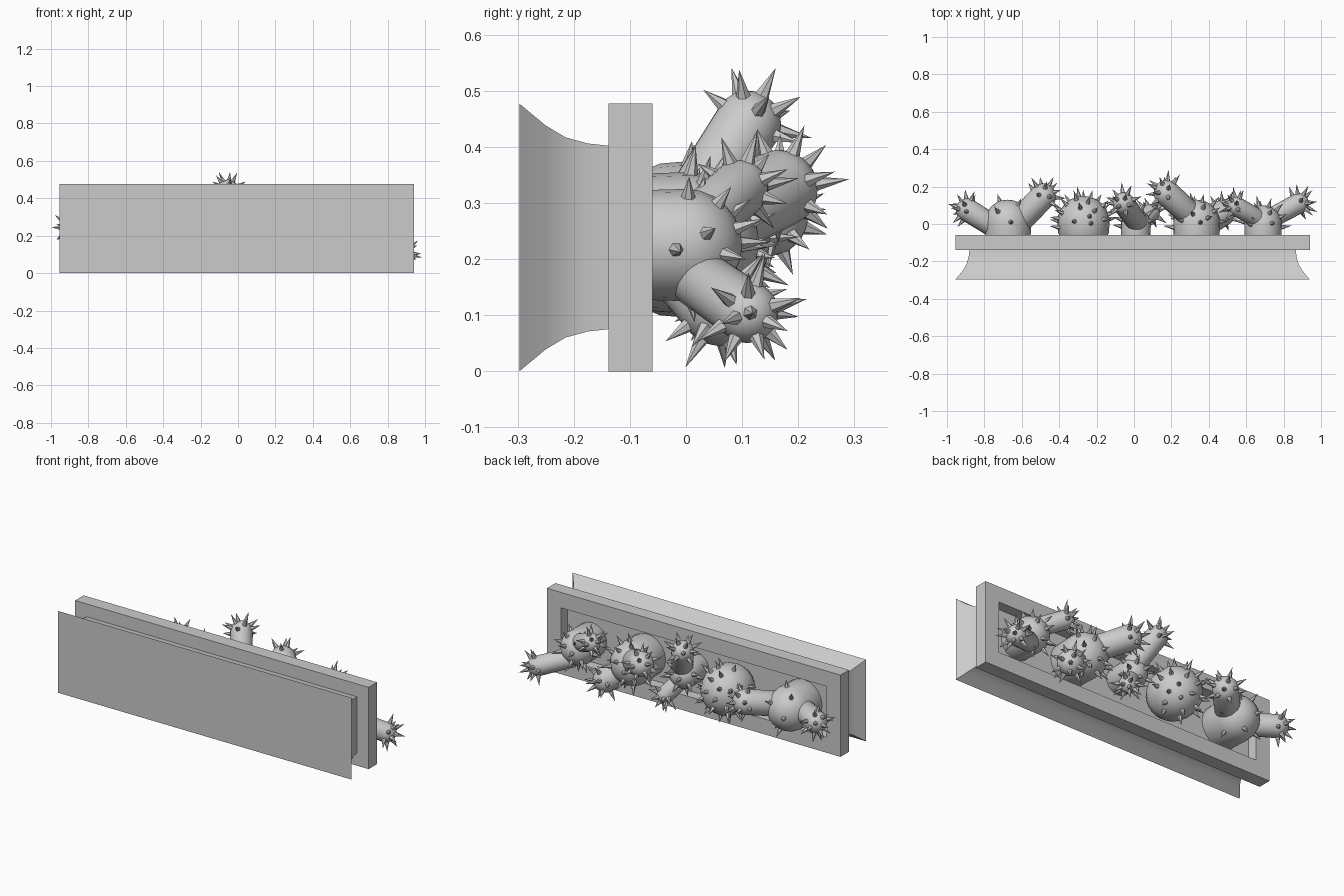
import bpy, bmesh, math, random
from mathutils import Vector, Matrix

if "Cube" in bpy.data.objects:
    bpy.data.objects.remove(bpy.data.objects["Cube"])

random.seed(4)
CX, CZ = -0.0075, 0.2385      # planter centre
HX, HZ = 0.9475, 0.2385       # planter half sizes


def finish(bm, name, smooth=None):
    bmesh.ops.recalc_face_normals(bm, faces=bm.faces)
    me = bpy.data.meshes.new(name)
    bm.to_mesh(me)
    bm.free()
    ob = bpy.data.objects.new(name, me)
    bpy.context.collection.objects.link(ob)
    if smooth:
        bpy.ops.object.select_all(action='DESELECT')
        ob.select_set(True)
        bpy.context.view_layer.objects.active = ob
        bpy.ops.object.shade_smooth_by_angle(angle=math.radians(smooth))
    return ob


def rect_loft(name, profile):
    """Rectangular rings from (inset, y) pairs, bridged and capped at both ends."""
    bm = bmesh.new()
    rings = []
    for inset, y in profile:
        rings.append([bm.verts.new((CX + sx * (HX - inset), y, CZ + sz * (HZ - inset)))
                      for sx, sz in ((-1, -1), (1, -1), (1, 1), (-1, 1))])
    for a, b in zip(rings, rings[1:]):
        for i in range(4):
            j = (i + 1) % 4
            bm.faces.new((a[i], a[j], b[j], b[i]))
    bm.faces.new(rings[0])
    bm.faces.new(rings[-1])
    return finish(bm, name, 30)


def limb(name, a, b, r, spines, low=-0.2):
    """Rounded limb between two sphere centres, with outward spines."""
    a, b = Vector(a), Vector(b)
    axis = b - a
    length = axis.length
    place = Matrix.Translation(a) @ axis.to_track_quat('Z', 'Y').to_matrix().to_4x4()
    bm = bmesh.new()
    bmesh.ops.create_uvsphere(bm, u_segments=20, v_segments=12, radius=r)
    for v in bm.verts:
        if v.co.z > -1e-5:
            v.co.z += length
    bmesh.ops.transform(bm, matrix=place, verts=bm.verts)
    finish(bm, name, 40)

    # spines spread in a golden-angle spiral over the exposed part
    bm = bmesh.new()
    for i in range(spines):
        t = 1 - (i + 0.4) / spines * (1 - low)
        ang = i * 2.39996 + random.uniform(-0.2, 0.2)
        if t > 0:
            n = Vector((math.sqrt(1 - t * t) * math.cos(ang),
                        math.sqrt(1 - t * t) * math.sin(ang), t))
            p = n * r + Vector((0, 0, length))
        else:                                   # along the straight side
            n = Vector((math.cos(ang), math.sin(ang), 0.15)).normalized()
            p = n * r + Vector((0, 0, length + t * 2 * r))
        h = random.uniform(0.045, 0.065)
        m = (place @ Matrix.Translation(p + n * (h / 2 - 0.006))
             @ n.to_track_quat('Z', 'Y').to_matrix().to_4x4())
        bmesh.ops.create_cone(bm, cap_ends=True, segments=6, radius1=0.014,
                              radius2=0, depth=h, matrix=m)
    finish(bm, name + "_spines")


# planter: flared foot, overhanging rim, recessed soil bed
rect_loft("planter", [(0, -0.297), (0.039, -0.25), (0.06, -0.215), (0.071, -0.175),
                      (0.075, -0.138), (0, -0.138), (0, -0.06), (0.09, -0.06),
                      (0.09, -0.12)])

# cactus bodies: x, z, top sphere centre y, radius, spine count
bodies = {
    "wide": (-0.675, 0.235, 0.005, 0.125, 8),
    "round": (-0.27, 0.235, 0.01, 0.14, 30),
    "slim": (0.01, 0.25, 0.0, 0.08, 14),
    "tall": (0.335, 0.23, 0.005, 0.125, 22),
    "end": (0.69, 0.225, 0.0, 0.1, 18),
}
for key, (x, z, y, r, n) in bodies.items():
    base = y - 0.02 if key == "round" else y - 0.09
    limb(key + "_cactus_body", (x, base, z), (x, y, z), r, n)

# cactus arms: start, end sphere centre, radius
arms = [
    ("wide_cactus_arm_left", (-0.77, 0.0, 0.24), (-0.89, 0.075, 0.24), 0.062),
    ("wide_cactus_arm_right", (-0.6, 0.03, 0.25), (-0.487, 0.147, 0.275), 0.07),
    ("slim_cactus_arm_up", (0.01, 0.02, 0.3), (-0.055, 0.11, 0.44), 0.06),
    ("slim_cactus_arm_down", (0.02, 0.0, 0.22), (0.09, 0.06, 0.13), 0.048),
    ("tall_cactus_arm_up", (0.29, 0.06, 0.27), (0.175, 0.165, 0.325), 0.07),
    ("tall_cactus_arm_down", (0.4, 0.01, 0.17), (0.475, 0.06, 0.115), 0.07),
    ("end_cactus_arm_up", (0.66, 0.03, 0.27), (0.545, 0.095, 0.325), 0.052),
    ("end_cactus_arm_down", (0.73, 0.03, 0.16), (0.88, 0.11, 0.105), 0.055),
]
for name, a, b, r in arms:
    limb(name, a, b, r, 14)
